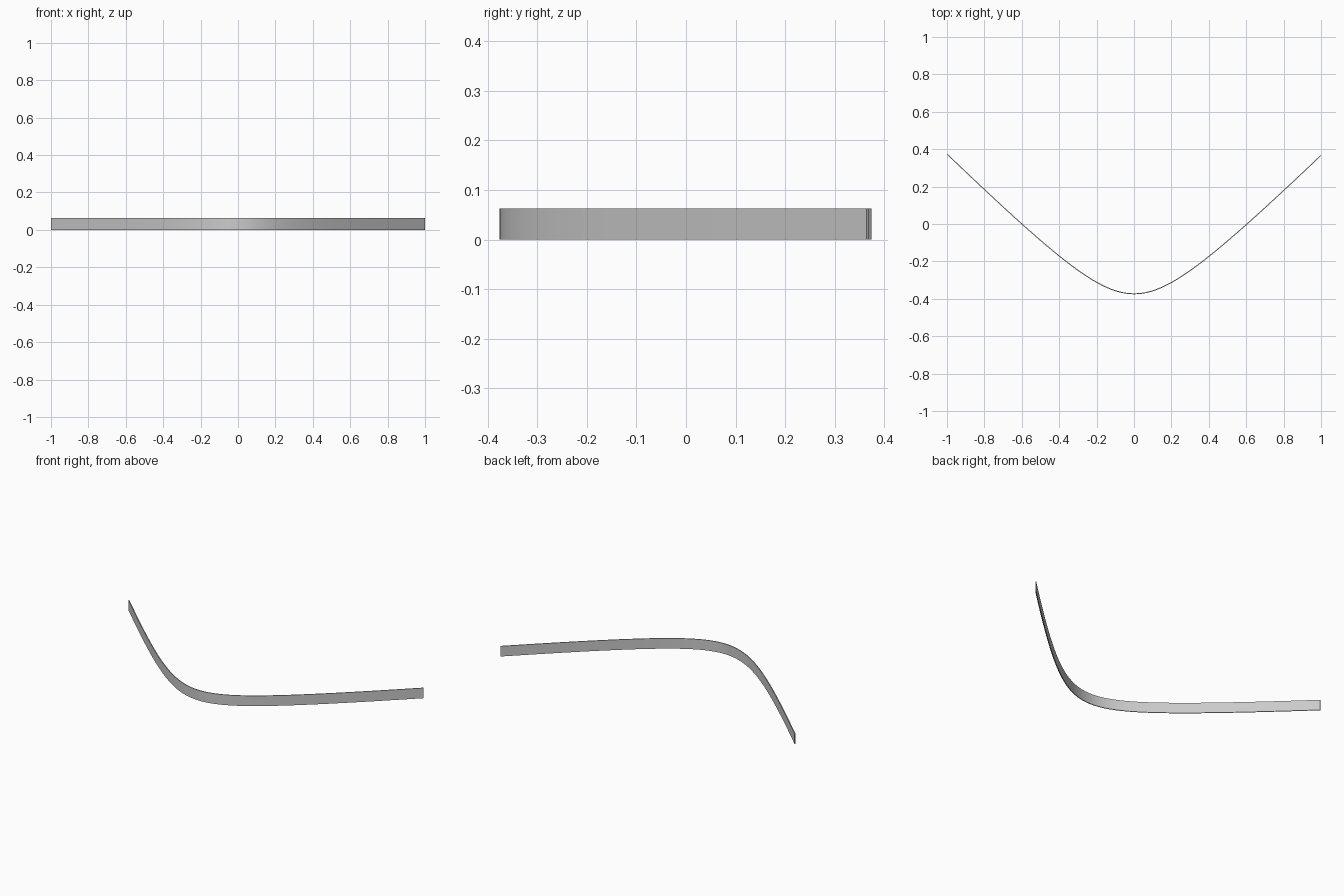
import bpy, bmesh
from math import sqrt

if "Cube" in bpy.data.objects:
    bpy.data.objects.remove(bpy.data.objects["Cube"])

SEGS, THICK, HEIGHT = 64, 0.005, 0.0625
A, S2 = 0.295, 0.991          # roundness of the bend, squared arm slope


def section(x):
    """Outer and inner plan points of the hyperbolic strip at x."""
    root = sqrt(A * A + S2 * x * x)
    y = -0.376 + root - A - 0.0035 * x
    slope = S2 * x / root - 0.0035
    n = sqrt(1 + slope * slope)
    return (x, y), (x - slope / n * THICK, y + THICK / n)


# Plan outline: outer face one way, inner face back
pairs = [section(-1 + 2 * i / SEGS) for i in range(SEGS + 1)]
bm = bmesh.new()
rings = []
for outer, inner in pairs:
    rings.append([bm.verts.new((*p, z)) for p, z in
                  ((outer, 0), (inner, 0), (inner, HEIGHT), (outer, HEIGHT))])

# Skin between sections, then cap both ends
for a, b in zip(rings, rings[1:]):
    for k in range(4):
        m = (k + 1) % 4
        bm.faces.new((a[k], a[m], b[m], b[k]))
bm.faces.new(rings[0])
bm.faces.new(rings[-1])
bmesh.ops.recalc_face_normals(bm, faces=bm.faces[:])

mesh = bpy.data.meshes.new("curved_strip")
bm.to_mesh(mesh)
bm.free()
strip = bpy.data.objects.new("curved_strip", mesh)
bpy.context.collection.objects.link(strip)

# Smooth bend with crisp borders
bpy.context.view_layer.objects.active = strip
strip.select_set(True)
bpy.ops.object.shade_smooth_by_angle()
